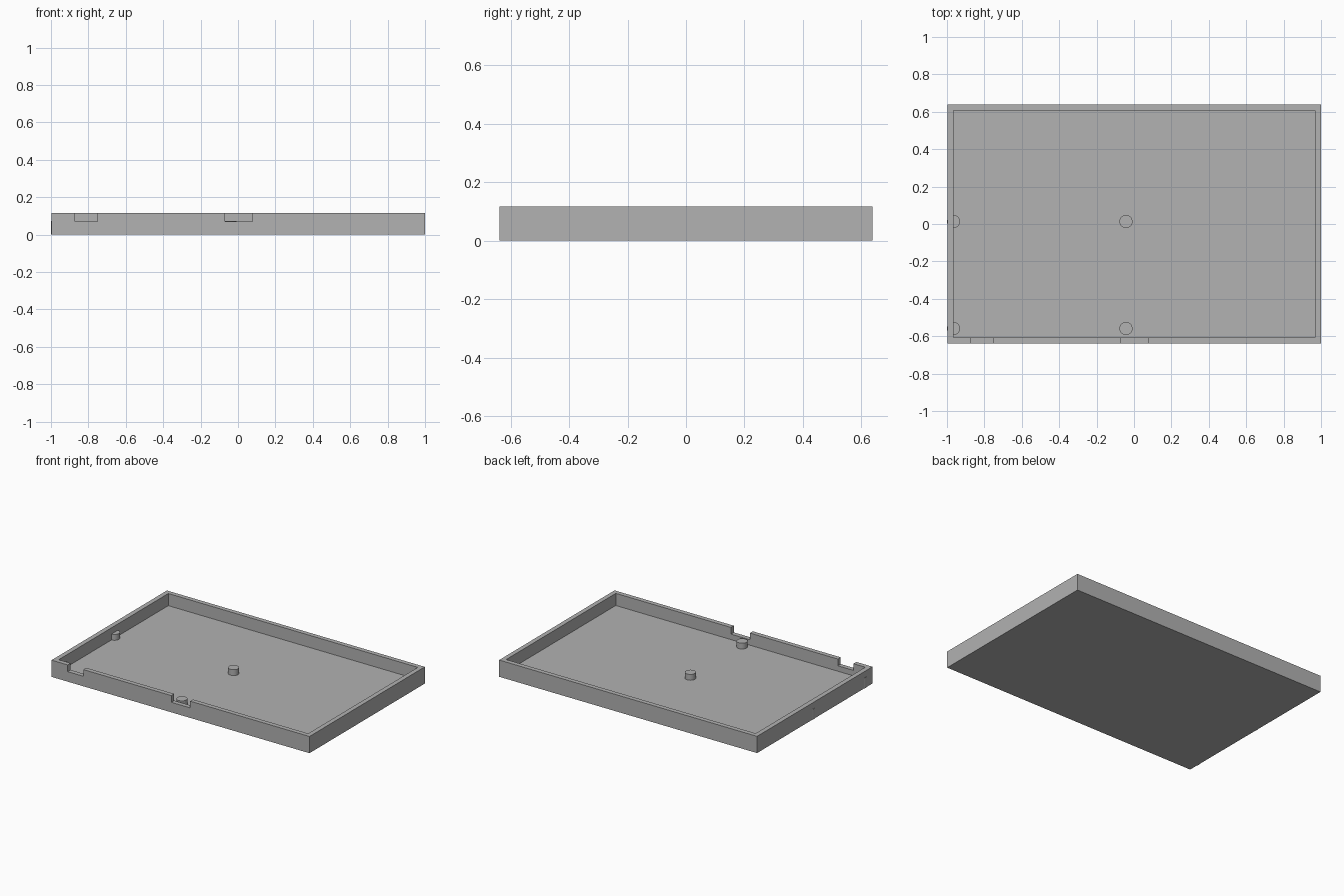
import bpy
import bmesh
from mathutils import Matrix, Vector

cube = bpy.data.objects.get("Cube")
if cube:
    bpy.data.objects.remove(cube, do_unlink=True)

HEIGHT = 0.117
FLOOR = 0.032
POST_TOP = 0.073
NOTCH_Z = 0.07

grey = bpy.data.materials.new("plain_grey")
grey.use_nodes = True
colour = (0.445, 0.445, 0.445, 1)
grey.diffuse_color = colour
grey.node_tree.nodes["Principled BSDF"].inputs["Base Color"].default_value = colour


def add_object(name, bm):
    mesh = bpy.data.meshes.new(name)
    bm.to_mesh(mesh)
    bm.free()
    mesh.materials.append(grey)
    obj = bpy.data.objects.new(name, mesh)
    bpy.context.collection.objects.link(obj)
    return obj


def box(name, low, high):
    low, high = Vector(low), Vector(high)
    bm = bmesh.new()
    matrix = Matrix.Translation((low + high) / 2) @ Matrix.Diagonal((*(high - low), 1))
    bmesh.ops.create_cube(bm, size=1, matrix=matrix)
    return add_object(name, bm)


def select_only(obj):
    bpy.ops.object.select_all(action="DESELECT")
    obj.select_set(True)
    bpy.context.view_layer.objects.active = obj


def cut(target, cutter):
    select_only(target)
    mod = target.modifiers.new("cut", "BOOLEAN")
    mod.operation = "DIFFERENCE"
    mod.solver = "EXACT"
    mod.object = cutter
    bpy.ops.object.modifier_apply(modifier=mod.name)
    bpy.data.objects.remove(cutter, do_unlink=True)


# Tray: solid slab, hollowed from above
tray = box("tray", (-0.997, -0.638, 0), (1, 0.638, HEIGHT))
cut(tray, box("hollow_cutter", (-0.964, -0.606, FLOOR), (0.968, 0.606, 0.3)))

# Two connector notches through the front wall
for left, right in ((-0.872, -0.751), (-0.07, 0.077)):
    cut(tray, box("notch_cutter", (left, -0.7, NOTCH_Z), (right, -0.58, 0.3)))

# Four mounting posts, two of them merging with the right wall
for side, x in (("right", -0.965), ("middle", -0.043)):
    for end, y in (("front", -0.559), ("back", 0.013)):
        bm = bmesh.new()
        bmesh.ops.create_cone(bm, cap_ends=True, segments=32, radius1=0.035,
                              radius2=0.035, depth=POST_TOP,
                              matrix=Matrix.Translation((x, y, POST_TOP / 2)))
        post = add_object(f"{side}_{end}_post", bm)
        select_only(post)
        bpy.ops.object.shade_smooth_by_angle()
